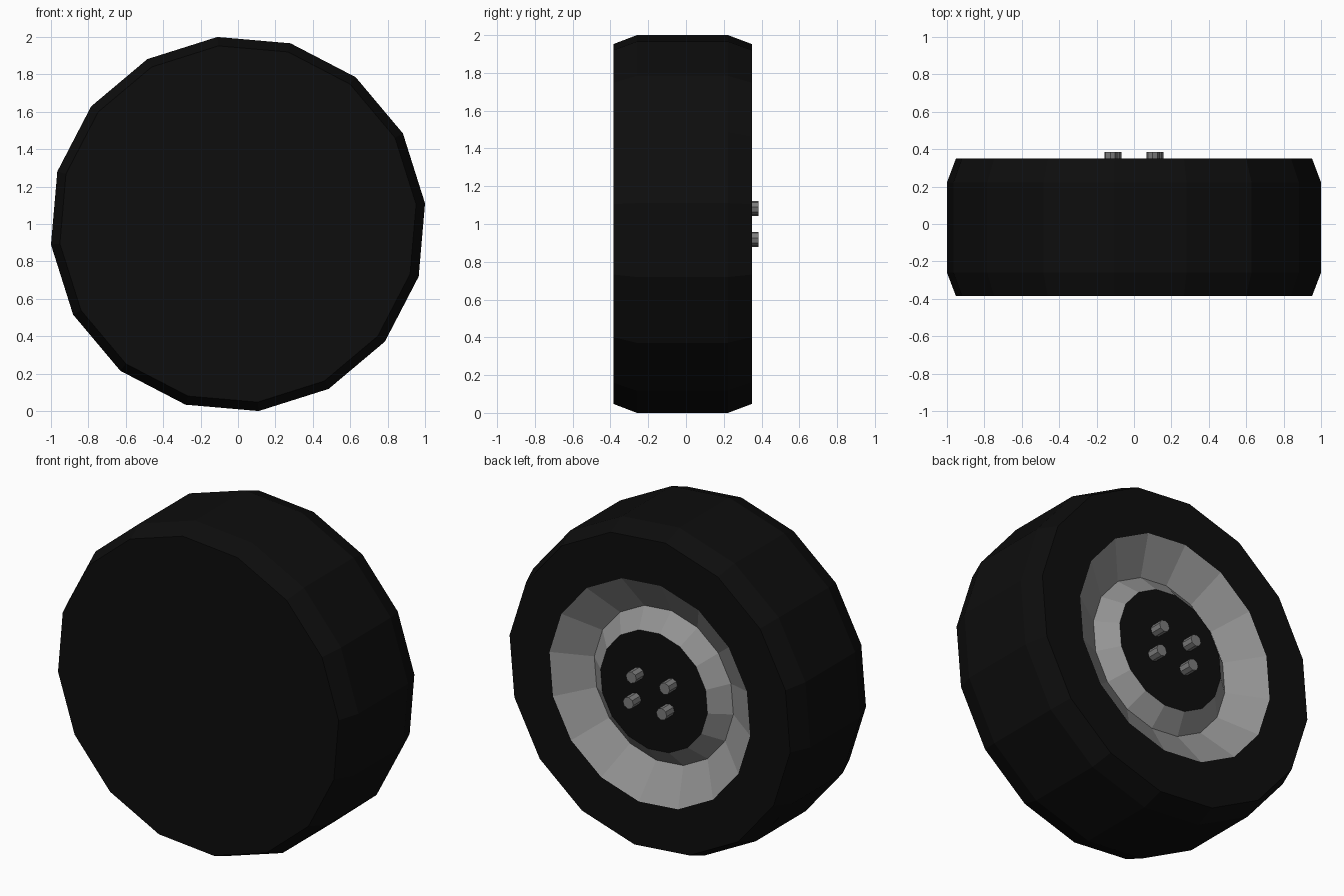
import bpy, bmesh
from math import sin, cos, radians, pi

if "Cube" in bpy.data.objects:
    bpy.data.objects.remove(bpy.data.objects["Cube"])

SIDES, PHASE = 16, radians(6.3)


def material(name, v):
    m = bpy.data.materials.new(name)
    m.diffuse_color = (v, v, v, 1)
    m.use_nodes = True
    m.node_tree.nodes["Principled BSDF"].inputs["Base Color"].default_value = m.diffuse_color
    return m


def lathe(name, profile, mat, sides=SIDES, phase=PHASE, centre=(0, 1), cap_start=False, cap_end=False):
    """Revolve (radius, y) points around an axis parallel to y, flat shaded."""
    bm = bmesh.new()
    rings = []
    for r, y in profile:
        rings.append([bm.verts.new((centre[0] + r * cos(phase + 2 * pi * i / sides), y,
                                    centre[1] + r * sin(phase + 2 * pi * i / sides)))
                      for i in range(sides)])
    for a, b in zip(rings, rings[1:]):
        for i in range(sides):
            j = (i + 1) % sides
            bm.faces.new((a[i], b[i], b[j], a[j]))
    if cap_start:
        bm.faces.new(rings[0])
    if cap_end:
        bm.faces.new(rings[-1][::-1])
    me = bpy.data.meshes.new(name)
    bm.to_mesh(me)
    bm.free()
    me.materials.append(mat)
    ob = bpy.data.objects.new(name, me)
    bpy.context.collection.objects.link(ob)
    return ob


rubber = material("black_rubber", 0.004)
metal = material("grey_metal", 0.3)
bolt_metal = material("bolt_metal", 0.2)

# Tyre: closed front, bevelled shoulders, flat back wall open for the rim
lathe("tyre", [(0.958, -0.385), (1.006, -0.26), (1.006, 0.222), (0.958, 0.35), (0.685, 0.35)],
      rubber, cap_start=True)

# Rim: sloping dish followed by the raised hub cone
lathe("rim", [(0.685, 0.35), (0.475, 0.215), (0.365, 0.31)], metal)

# Hub face
lathe("hub_face", [(0.365, 0.31)], rubber, cap_end=True)

# Four wheel bolts
for i, (x, z) in enumerate([(0.103, 0.085), (-0.123, 0.077), (-0.103, -0.085), (0.123, -0.077)]):
    lathe(f"wheel_bolt_{i + 1}", [(0.036, 0.305), (0.036, 0.385)], bolt_metal,
          sides=8, centre=(x, 1 + z), cap_start=True, cap_end=True)
